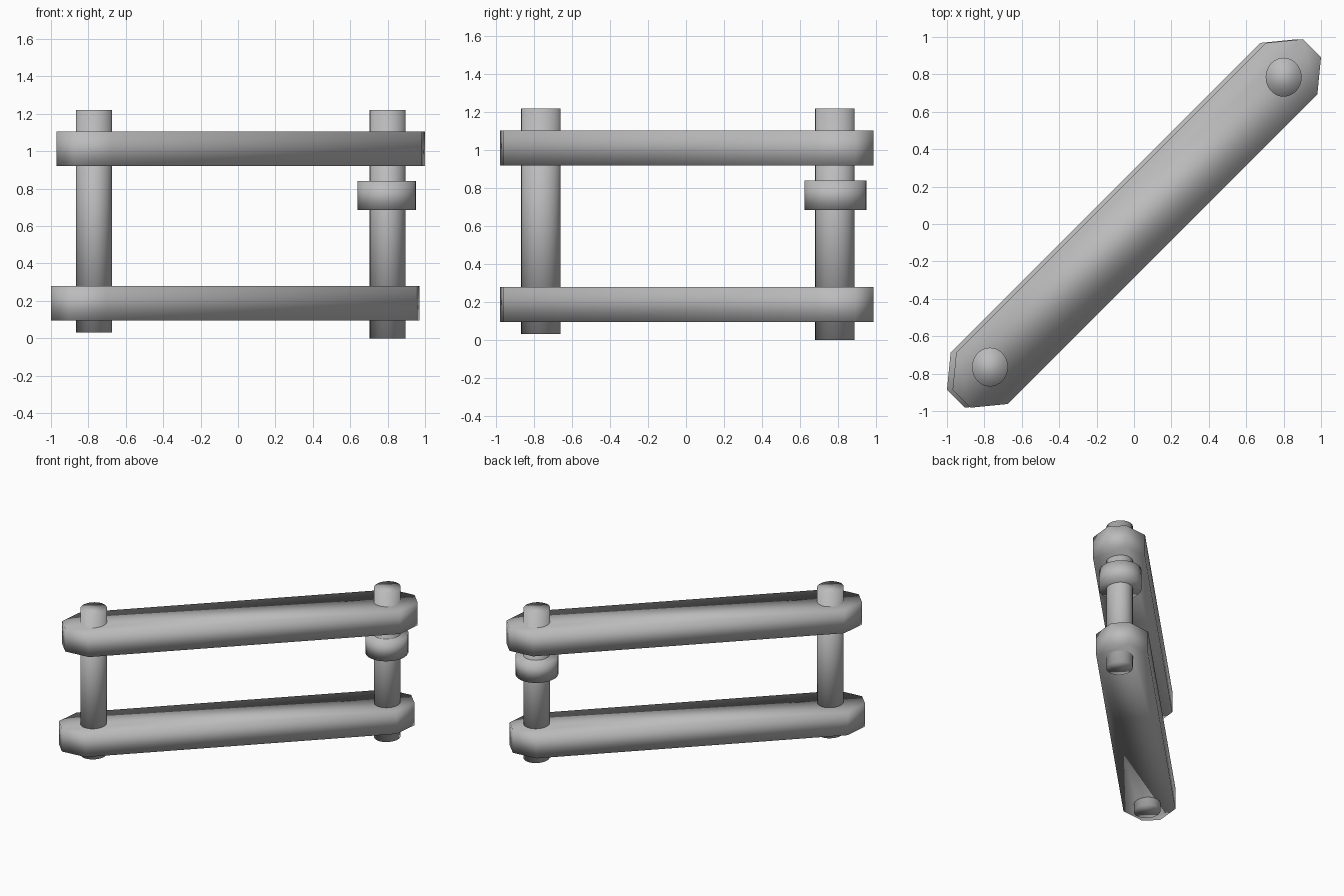
import bpy, bmesh
from mathutils import Matrix, Vector
from math import radians

if "Cube" in bpy.data.objects:
    bpy.data.objects.remove(bpy.data.objects["Cube"], do_unlink=True)

grey = bpy.data.materials.new("plain grey")
grey.use_nodes = True
grey.diffuse_color = (0.5, 0.5, 0.5, 1)
grey.node_tree.nodes["Principled BSDF"].inputs["Base Color"].default_value = (0.5, 0.5, 0.5, 1)


def finish(bm, name, location):
    """Turn a bmesh into a softly shaded object."""
    bmesh.ops.recalc_face_normals(bm, faces=bm.faces)
    mesh = bpy.data.meshes.new(name)
    bm.to_mesh(mesh)
    bm.free()
    mesh.materials.append(grey)
    for face in mesh.polygons:
        face.use_smooth = True
    obj = bpy.data.objects.new(name, mesh)
    obj.location = location
    bpy.context.collection.objects.link(obj)


def bar(name, x, bottom, top):
    """Long flat bar with clipped ends, laid along the diagonal."""
    corner = [(1.17, 0.195), (1.325, 0.068)]
    end = corner + [(u, -v) for u, v in reversed(corner)]
    outline = end + [(-u, -v) for u, v in end]
    bm = bmesh.new()
    face = bm.faces.new([bm.verts.new((u, v, 0)) for u, v in outline])
    side = bmesh.ops.extrude_face_region(bm, geom=[face])["geom"]
    lifted = [v for v in side if isinstance(v, bmesh.types.BMVert)]
    bmesh.ops.translate(bm, verts=lifted, vec=Vector((0, 0, top - bottom)))
    bm.transform(Matrix.Rotation(radians(45), 4, "Z"))
    finish(bm, name, (x, 0.003, bottom))


def cylinder(name, x, y, rx, ry, bottom, top):
    """Upright, slightly oval cylinder."""
    bm = bmesh.new()
    bmesh.ops.create_cone(bm, cap_ends=True, segments=32, radius1=1, radius2=1,
                          depth=top - bottom)
    bm.transform(Matrix.Diagonal((rx, ry, 1, 1)))
    finish(bm, name, (x, y, (bottom + top) / 2))


# Two parallel bars
bar("upper_bar", 0.015, 0.92, 1.105)
bar("lower_bar", -0.015, 0.095, 0.28)

# Pins through the bar ends, with a collar on the back one
cylinder("front_pin", -0.77, -0.765, 0.096, 0.104, 0.03, 1.22)
cylinder("back_pin", 0.80, 0.785, 0.096, 0.104, 0, 1.22)
cylinder("back_pin_collar", 0.795, 0.788, 0.157, 0.164, 0.685, 0.84)
